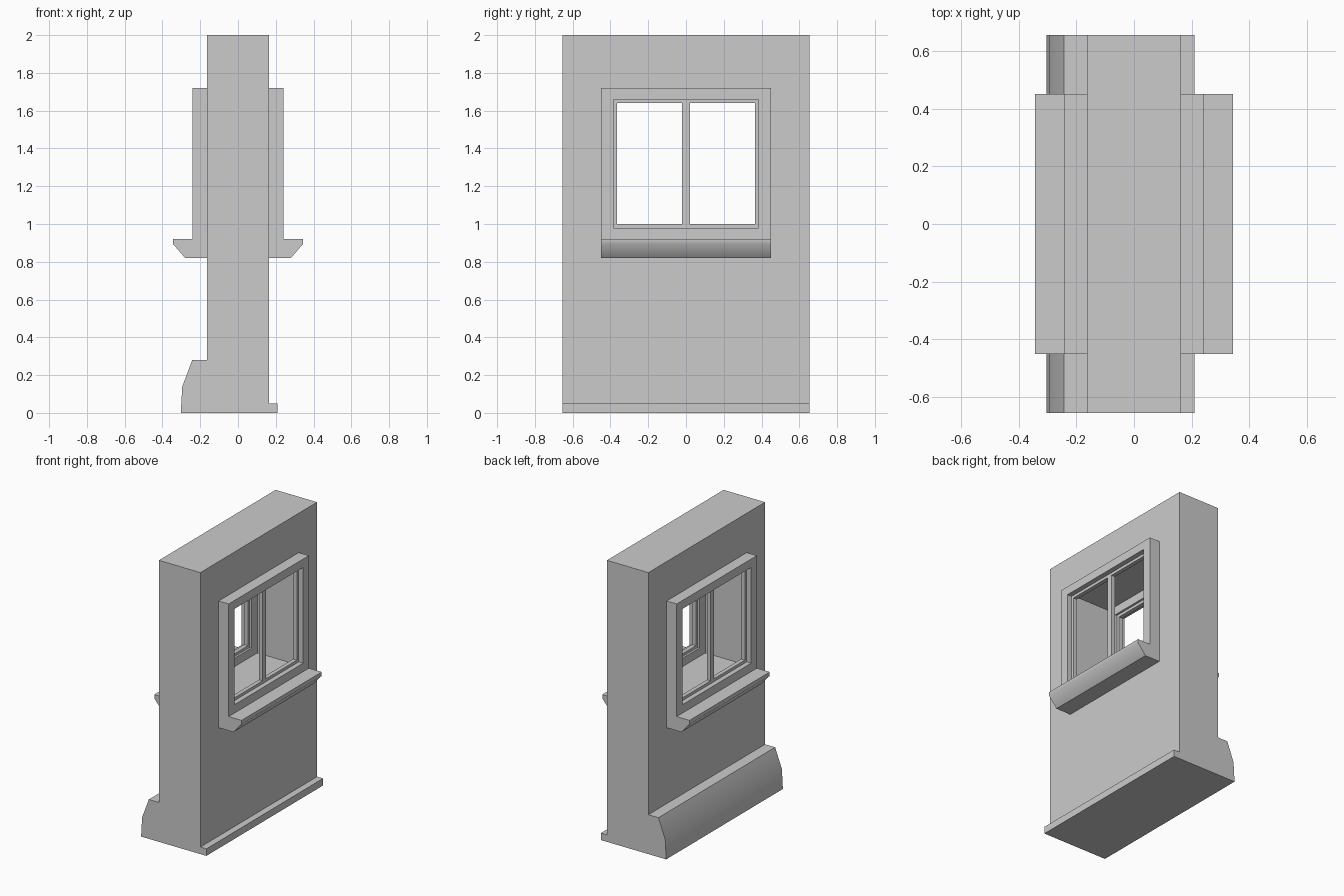
import bpy, bmesh, math

if "Cube" in bpy.data.objects:
    bpy.data.objects.remove(bpy.data.objects["Cube"])


def make_object(name, bm, smooth=None):
    bmesh.ops.recalc_face_normals(bm, faces=bm.faces)
    mesh = bpy.data.meshes.new(name)
    bm.to_mesh(mesh)
    bm.free()
    obj = bpy.data.objects.new(name, mesh)
    bpy.context.collection.objects.link(obj)
    if smooth:
        bpy.ops.object.select_all(action='DESELECT')
        obj.select_set(True)
        bpy.context.view_layer.objects.active = obj
        bpy.ops.object.shade_smooth_by_angle(angle=math.radians(smooth))
    return obj


def extrude_profile(name, pts, half_y, smooth=None):
    """Sweep an (x, z) profile along y."""
    bm = bmesh.new()
    a = [bm.verts.new((x, -half_y, z)) for x, z in pts]
    b = [bm.verts.new((x, half_y, z)) for x, z in pts]
    bm.faces.new(a)
    bm.faces.new(b[::-1])
    n = len(pts)
    for i in range(n):
        j = (i + 1) % n
        bm.faces.new((a[i], a[j], b[j], b[i]))
    return make_object(name, bm, smooth)


def rect_ring(name, x0, x1, outer, inner):
    """Rectangular frame in the yz plane; rects are (half_y, z_low, z_high)."""
    bm = bmesh.new()

    def loop(x, r):
        h, lo, hi = r
        return [bm.verts.new((x, y, z)) for y, z in
                ((-h, lo), (h, lo), (h, hi), (-h, hi))]
    loops = [loop(x0, outer), loop(x1, outer), loop(x1, inner), loop(x0, inner)]
    for k in range(4):
        p, q = loops[k], loops[(k + 1) % 4]
        for i in range(4):
            j = (i + 1) % 4
            bm.faces.new((p[i], p[j], q[j], q[i]))
    return make_object(name, bm)


HALF_Y = 0.655
WALL_X = 0.163
HOLE = (0.45, 0.92, 1.72)
TRIM_IN = (0.385, 0.98, 1.66)
SASH_IN = (0.365, 1.0, 1.64)

# Wall slab with window hole
rect_ring("wall", -WALL_X, WALL_X, (HALF_Y, 0, 2), HOLE)

# Outside plinth with battered face, and small inside skirting
extrude_profile("plinth", [(-WALL_X, 0), (-0.303, 0), (-0.295, 0.14),
                           (-0.242, 0.28), (-WALL_X, 0.28)], HALF_Y, 35)
extrude_profile("skirting", [(WALL_X, 0), (0.21, 0), (0.21, 0.05),
                             (WALL_X, 0.05)], HALF_Y)

# Window trim, sash, mullion and sill on both wall faces
for side, s in (("outer", -1), ("inner", 1)):
    rect_ring(side + "_window_trim", s * WALL_X, s * 0.242, HOLE, TRIM_IN)
    rect_ring(side + "_window_sash", s * 0.178, s * 0.207, TRIM_IN, SASH_IN)
    extrude_profile(side + "_mullion", [(s * 0.178, 1.0), (s * 0.207, 1.0),
                                        (s * 0.207, 1.64), (s * 0.178, 1.64)], 0.02)
    extrude_profile(side + "_sill", [(s * WALL_X, 0.82), (s * 0.28, 0.82),
                                     (s * 0.343, 0.893), (s * 0.343, 0.92),
                                     (s * WALL_X, 0.92)], 0.45, 45)
